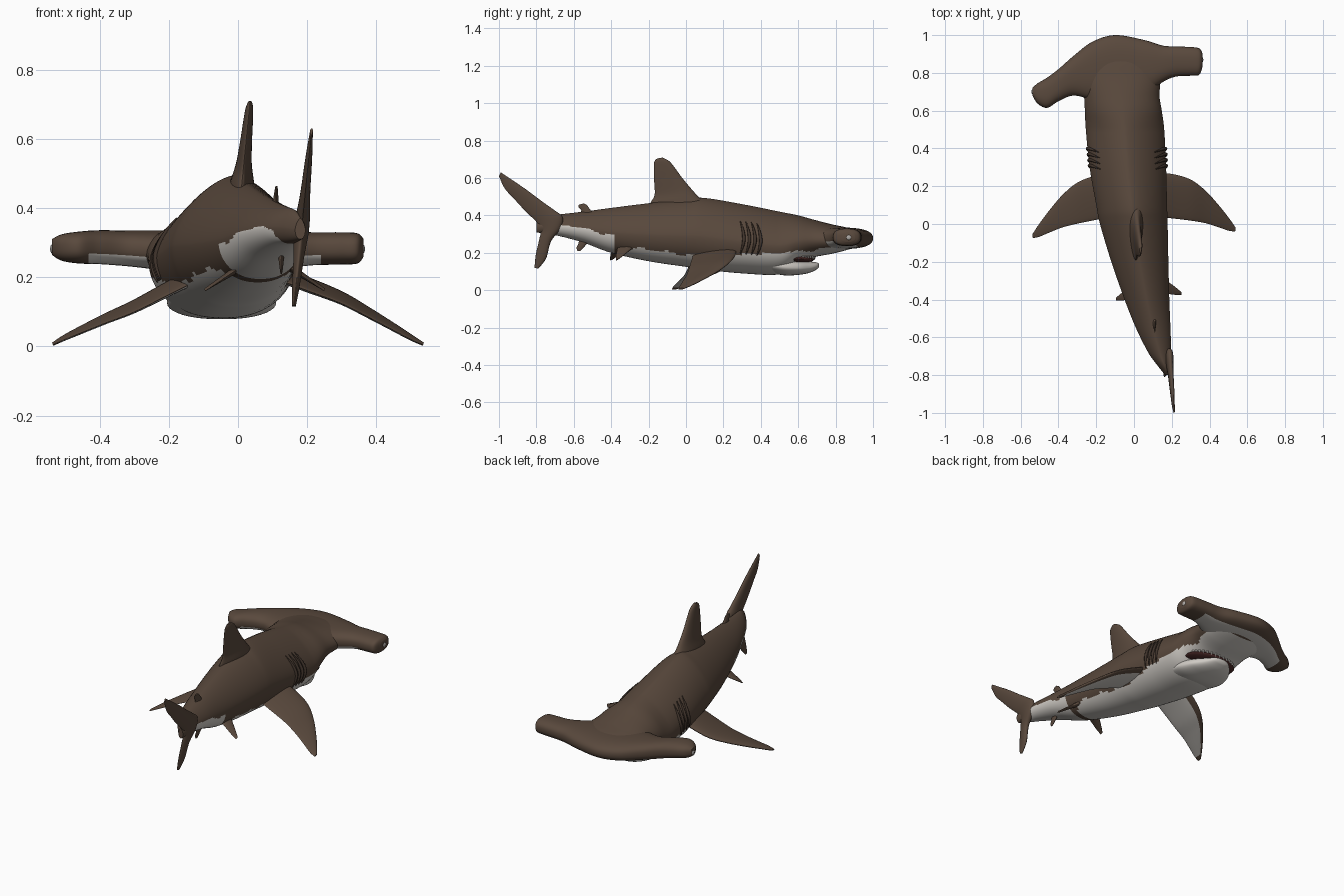
import bpy, bmesh, math
from mathutils import Vector

if "Cube" in bpy.data.objects:
    bpy.data.objects.remove(bpy.data.objects["Cube"])


def material(name, rgb):
    m = bpy.data.materials.new(name)
    m.use_nodes = True
    m.diffuse_color = (*rgb, 1)
    node = next(n for n in m.node_tree.nodes if n.type == "BSDF_PRINCIPLED")
    node.inputs["Base Color"].default_value = (*rgb, 1)
    node.inputs["Roughness"].default_value = 0.7
    return m


BROWN = material("brown skin", (0.10, 0.066, 0.046))
WHITE = material("pale belly", (0.62, 0.59, 0.55))
DARK = material("dark gill", (0.05, 0.033, 0.024))
MOUTH = material("mouth red", (0.07, 0.022, 0.02))
GREY = material("eye grey", (0.42, 0.40, 0.38))


def smooth(rows, steps=8):
    """Catmull-Rom through rows of numbers."""
    out = []
    for i in range(len(rows) - 1):
        quad = [rows[max(i - 1, 0)], rows[i], rows[i + 1], rows[min(i + 2, len(rows) - 1)]]
        for s in range(steps):
            t = s / steps
            out.append([b + 0.5 * t * (c - a + t * (2 * a - 5 * b + 4 * c - d + t * (3 * (b - c) + d - a)))
                        for a, b, c, d in zip(*quad)])
    return out + [list(rows[-1])]


def power(v, e):
    return math.copysign(abs(v) ** e, v)


def finish(obj, angle=50):
    obj.data.shade_smooth()
    obj.data.set_sharp_from_angle(angle=math.radians(angle))
    return obj


def loft(name, rings, mats, paint=None):
    """Skin rings of points; paint(centre, normal, u, v) picks the material."""
    bm = bmesh.new()
    loops = [[bm.verts.new(p) for p in ring] for ring in rings]
    n, info = len(rings[0]), {}
    for i in range(len(loops) - 1):
        for j in range(n):
            k = (j + 1) % n
            f = bm.faces.new((loops[i][j], loops[i][k], loops[i + 1][k], loops[i + 1][j]))
            info[f] = (i / (len(loops) - 1), (j + 0.5) / n)
    bm.faces.new(loops[0])
    bm.faces.new(loops[-1])
    bmesh.ops.recalc_face_normals(bm, faces=bm.faces)
    if paint:
        for f, (u, v) in info.items():
            f.material_index = int(paint(f.calc_center_median(), f.normal, u, v))
    mesh = bpy.data.meshes.new(name)
    bm.to_mesh(mesh)
    bm.free()
    for m in mats:
        mesh.materials.append(m)
    obj = bpy.data.objects.new(name, mesh)
    bpy.context.collection.objects.link(obj)
    return finish(obj)


def body_point(row, a, ridge=1.3):
    y, xl, xr, zb, zt = row
    zm = zb + 0.45 * (zt - zb)
    c, s = math.cos(a), math.sin(a)
    e = ridge if s > 0 else 1.0
    return Vector(((xl + xr) / 2 + (xr - xl) / 2 * power(c, e if s > 0 else 0.9),
                   y, zm + (zt - zm if s > 0 else zm - zb) * power(s, e)))


def circle(n):
    return [2 * math.pi * j / n for j in range(n)]


# Body: y, left edge, right edge, bottom, top
body_rows = smooth([
    (-.80, .165, .195, .31, .37), (-.75, .125, .196, .30, .395), (-.68, .075, .197, .29, .405),
    (-.55, .01, .193, .255, .42), (-.40, -.05, .187, .20, .44), (-.20, -.12, .182, .155, .465),
    (0, -.18, .178, .125, .488), (.10, -.20, .175, .11, .493), (.30, -.235, .17, .09, .46),
    (.50, -.255, .16, .085, .42), (.60, -.26, .147, .14, .40), (.68, -.265, .135, .175, .378),
    (.78, -.28, .14, .195, .352), (.86, -.26, .12, .215, .335), (.93, -.22, .07, .24, .315),
    (.97, -.15, -.02, .265, .295)], 10)

# Height of the pale belly edge along the length
belly_line = [(-.76, .1), (-.72, .34), (-.60, .345), (-.39, .29), (-.37, .14), (-.345, .14), (-.33, .23),
              (-.10, .205), (.10, .175), (.30, .19), (.50, .20), (.70, .215), (.86, .25), (.9, .1)]


def is_belly(c, *_):
    for (y0, z0), (y1, z1) in zip(belly_line, belly_line[1:]):
        if y0 <= c.y < y1:
            edge = z0 + (z1 - z0) * (c.y - y0) / (y1 - y0)
            return c.z < edge + 0.006 * math.sin(45 * c.y)
    return False


def ridge_at(y):
    return 1.3 if y < .5 else max(0.9, 1.3 - 1.3 * (y - .5))


loft("body", [[body_point(r, a, ridge_at(r[0])) for a in circle(72)] for r in body_rows],
     [BROWN, WHITE], is_belly)

# Hammer head: x, back, front, bottom, top
hammer_rows = smooth([
    (-.538, .68, .72, .265, .31), (-.51, .637, .745, .248, .324), (-.46, .615, .775, .24, .332),
    (-.40, .65, .82, .238, .336), (-.32, .68, .89, .232, .335), (-.22, .66, .965, .222, .335),
    (-.10, .66, 1.0, .22, .335), (.05, .68, .975, .222, .335), (.15, .75, .945, .228, .332),
    (.22, .78, .94, .235, .33), (.30, .785, .937, .237, .33), (.345, .79, .93, .24, .327),
    (.362, .83, .905, .258, .312)])
rings = []
for x, y0, y1, z0, z1 in hammer_rows:
    rings.append([(x, (y0 + y1) / 2 + (y1 - y0) / 2 * power(math.cos(a), .8),
                   (z0 + z1) / 2 + (z1 - z0) / 2 * power(math.sin(a), .8)) for a in circle(40)])
loft("hammer_head", rings, [BROWN, WHITE],
     lambda c, n, u, v: n.z < -.35 and .56 < v < .86 and -.43 < c.x < .24)

# Lower jaw, mouth lining and teeth
jaw_rows = smooth([(.42, -.20, .10, .10, .20), (.52, -.205, .11, .08, .18), (.60, -.185, .085, .082, .165),
                   (.66, -.15, .04, .093, .155), (.70, -.11, 0, .112, .148), (.712, -.08, -.03, .125, .142)])
loft("lower_jaw", [[body_point(r, a, .8) for a in circle(40)] for r in jaw_rows], [WHITE])


def ball(name, loc, scale, mat):
    bpy.ops.mesh.primitive_uv_sphere_add(segments=24, ring_count=12, location=loc)
    obj = bpy.context.object
    obj.name, obj.scale = name, scale
    obj.data.materials.append(mat)
    return finish(obj, 180)


ball("mouth_lining", (-.055, .60, .168), (.165, .088, .024), MOUTH)
for i in range(15):
    a = math.radians(15 + 150 * i / 14)
    bpy.ops.mesh.primitive_cone_add(vertices=6, radius1=.008, radius2=0, depth=.022,
                                    location=(-.055 + .15 * math.cos(a), .605 + .083 * math.sin(a), .172),
                                    rotation=(math.pi, 0, 0))
    bpy.context.object.name = "tooth"
    bpy.context.object.data.materials.append(WHITE)

# Eyes on both ends of the hammer
for x, y in ((.361, .87), (-.537, .70)):
    ball("eye", (x, y, .282), (.006, .013, .013), GREY)


def fin(name, rows, side, mats=(BROWN,), paint=None):
    """Rows hold leading point, trailing point and half thickness."""
    side, rings = Vector(side).normalized(), []
    for r in smooth(rows):
        lead, trail = Vector(r[:3]), Vector(r[3:6])
        mid, half = (lead + trail) / 2, (lead - trail) / 2
        rings.append([mid + half * math.cos(a) + side * r[6] * math.sin(a) * (.75 + .25 * math.cos(a))
                      for a in circle(32)])
    return loft(name, rings, mats, paint)


def upright(name, rows, x_at, side=(1, 0, 0)):
    """Fin standing near the yz plane: y, z of both edges and half thickness."""
    return fin(name, [(x_at(b), a, b, x_at(d), c, d, t) for a, b, c, d, t in rows], side)


upright("dorsal_fin", [(.13, .45, -.20, .42, .055), (.075, .492, -.19, .465, .042), (.03, .54, -.168, .51, .029),
                       (-.02, .60, -.17, .58, .022), (-.06, .655, -.172, .64, .018),
                       (-.09, .69, -.17, .685, .014), (-.125, .709, -.155, .704, .007)],
        lambda z: .012 + .1 * (z - .48))
upright("second_dorsal_fin", [(-.49, .40, -.57, .40, .014), (-.515, .435, -.56, .425, .009),
                              (-.53, .455, -.575, .445, .006), (-.545, .464, -.572, .458, .004)],
        lambda z: .108 + .05 * (z - .4))
upright("anal_fin", [(-.50, .29, -.57, .29, .014), (-.525, .255, -.575, .25, .010),
                     (-.55, .225, -.585, .228, .006), (-.565, .21, -.58, .21, .003)],
        lambda z: .125)
upright("tail_fin", [(-.79, .115, -.81, .12, .007), (-.748, .17, -.803, .19, .014), (-.722, .26, -.785, .27, .02),
                     (-.67, .33, -.777, .32, .027), (-.66, .39, -.80, .365, .026), (-.70, .425, -.835, .40, .021),
                     (-.77, .475, -.875, .44, .017), (-.85, .535, -.925, .495, .014),
                     (-.93, .59, -.97, .545, .010), (-.99, .63, -1.0, .61, .005)],
        lambda z: .15 + .1 * z)

# Pectoral and pelvic fins on both sides
pectoral = [(.10, .27, .04, .026), (.20, .265, .03, .023), (.30, .235, .018, .019), (.38, .175, .004, .016),
            (.45, .098, -.018, .013), (.50, .035, -.035, .01), (.535, -.015, -.04, .006)]
pelvic = [(0, .06, -.03, .016), (.04, .03, -.035, .011), (.08, 0, -.04, .007), (.11, -.025, -.04, .004)]
for label, s in (("left", 1), ("right", -1)):
    def pec(u, y):
        lift = .012 * s * max(0, 1 - abs(u - .3) * 5)
        return (s * u, y - (.08 * max(0, u - .1) if s < 0 else 0),
                .168 - .425 * (u - .2) + .12 * (y - .13) + lift)

    fin("pectoral_fin_" + label, [(*pec(u, a), *pec(u, b), t) for u, a, b, t in pectoral],
        (s * .4, -.1, .9), (BROWN, WHITE),
        lambda c, n, u, v: n.z < 0 and u < .86 and .52 < v < .86)
    x0, y0, z0 = (.14, -.335, .235) if s > 0 else (.015, -.365, .235)
    fin("pelvic_fin_" + label,
        [(x0 + s * u, y0 + a, z0 - .62 * u, x0 + s * u, y0 + b, z0 - .68 * u, t) for u, a, b, t in pelvic],
        (s * .5, 0, .85))

# Gill slits as slim ridges following the flank
for s in (1, -1):
    for k in range(4):
        y = .29 + .03 * k
        row = min(body_rows, key=lambda r: abs(r[0] - y))
        curve = bpy.data.curves.new("gill_slit", "CURVE")
        curve.dimensions, curve.bevel_depth, curve.bevel_resolution = "3D", .007, 2
        curve.use_fill_caps = True
        line = curve.splines.new("POLY")
        line.points.add(11)
        for i, p in enumerate(line.points):
            t = i / 11
            a = math.radians(-22 + 62 * t)
            q = body_point(row, a if s > 0 else math.pi - a)
            p.co = (q.x + s * .002, y + .02 * math.sin(math.pi * t), q.z, 1)
            p.radius = .3 + math.sin(math.pi * t)
        curve.materials.append(DARK)
        bpy.context.collection.objects.link(bpy.data.objects.new("gill_slit", curve))
